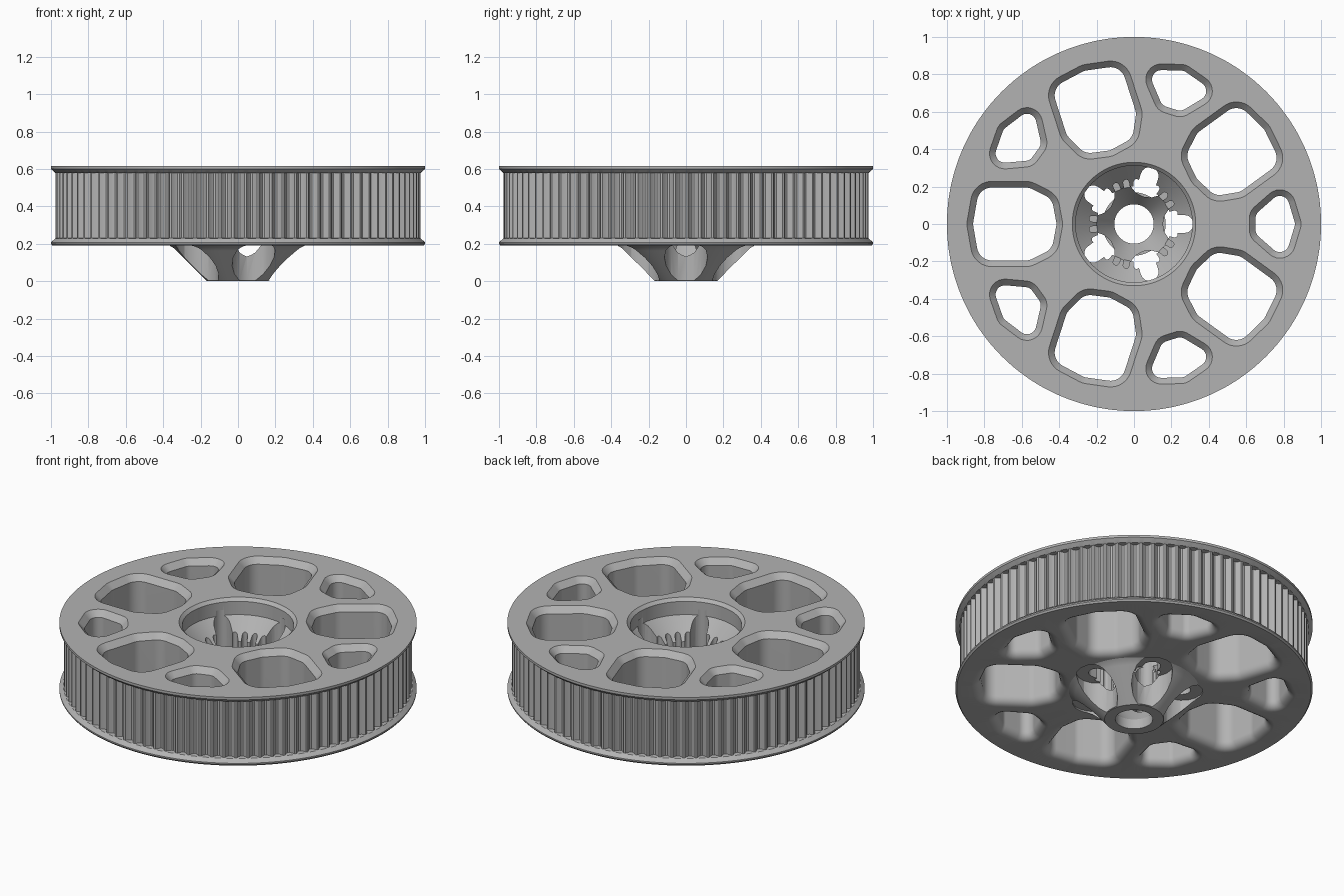
import bpy, bmesh
from math import pi, tau, sin, cos, atan2, radians

cube = bpy.data.objects.get("Cube")
if cube:
    bpy.data.objects.remove(cube)

grey = bpy.data.materials.new("plain_grey")
grey.use_nodes = True
colour = (0.45, 0.45, 0.45, 1)
grey.diffuse_color = colour
grey.node_tree.nodes["Principled BSDF"].inputs["Base Color"].default_value = colour


def new_object(name, bm):
    bmesh.ops.recalc_face_normals(bm, faces=bm.faces)
    mesh = bpy.data.meshes.new(name)
    bm.to_mesh(mesh)
    bm.free()
    mesh.materials.append(grey)
    obj = bpy.data.objects.new(name, mesh)
    bpy.context.collection.objects.link(obj)
    return obj


def bridge(bm, low, high):
    n = len(low)
    for j in range(n):
        k = (j + 1) % n
        bm.faces.new((low[j], low[k], high[k], high[j]))


def rounded(core, r, steps=8):
    """Outline of a convex counter-clockwise core grown by radius r."""
    out, n = [], len(core)
    for i, (x, y) in enumerate(core):
        px, py = core[i - 1]
        nx, ny = core[(i + 1) % n]
        a = atan2(px - x, y - py)
        turn = (atan2(x - nx, ny - y) - a) % tau
        out += [(x + r * cos(a + turn * s / steps), y + r * sin(a + turn * s / steps))
                for s in range(steps + 1)]
    return out


def add_prisms(bm, core, layers, count, start=0.0):
    """Rounded prisms around the axis; layers are (height, radius)."""
    for c in range(count):
        t = start + tau * c / count
        rings = [[bm.verts.new((x * cos(t) - y * sin(t), x * sin(t) + y * cos(t), z))
                  for x, y in rounded(core, r)] for z, r in layers]
        for low, high in zip(rings, rings[1:]):
            bridge(bm, low, high)
        bm.faces.new(rings[0][::-1])
        bm.faces.new(rings[-1])


def mirrored(half):
    """Complete a core outline that is symmetric about its radial line."""
    return half + [(x, -y) for x, y in reversed(half) if y > 0]


# Pulley body: closed profile turned about z, with belt teeth on the band
TEETH = 90
TOOTH = (1, 1, 0.35, 0, 0, 0.35)
SEG = TEETH * len(TOOTH)
BAND = 0.975
profile = [(0.105, 0), (0.165, 0), (0.33, 0.163), (0.345, 0.178), (0.365, 0.19),
           (0.992, 0.19), (1.0, 0.2), (1.0, 0.208), (0.978, 0.228),
           (BAND, 0.23), (BAND, 0.578), (0.978, 0.58), (1.0, 0.6), (1.0, 0.615),
           (0.33, 0.615), (0.312, 0.597), (0.312, 0.515), (0.2, 0.40),
           (0.2, 0.2), (0.105, 0.06)]
bm = bmesh.new()
rings = []
for r, z in profile:
    ring = []
    for j in range(SEG):
        a = tau * j / SEG
        rad = r - 0.027 * (1 - TOOTH[j % len(TOOTH)]) if r == BAND else r
        ring.append(bm.verts.new((rad * cos(a), rad * sin(a), z)))
    rings.append(ring)
for i in range(len(rings)):
    bridge(bm, rings[i - 1], rings[i])
pulley = new_object("pulley_wheel", bm)


# Windows: filleted below, chamfered above
def window_layers(r):
    fillet = [(0.19 + 0.05 * (1 - cos(t)), r + 0.05 * (1 - sin(t)))
              for t in (pi / 2 * i / 5 for i in range(6))]
    return [(0.16, r + 0.05)] + fillet + [(0.58, r), (0.615, r + 0.033), (0.65, r + 0.033)]


large = mirrored([(0.78, 0), (0.76, 0.115), (0.58, 0.115), (0.51, 0.08), (0.495, 0)])
small = mirrored([(0.81, 0), (0.78, 0.1), (0.70, 0.03)])
windows = bmesh.new()
add_prisms(windows, large, window_layers(0.08), 5, pi / 5)
add_prisms(windows, small, window_layers(0.05), 5)

# Fastener pockets scooped from the hub, with holes above them
pockets = bmesh.new()
add_prisms(pockets, [(0.269, 0), (0.271, 0)], [(0.004, 0.115), (0.2, 0.115)], 5)
holes = bmesh.new()
add_prisms(holes, [(0.22, 0), (0.27, 0)], [(0.19, 0.048), (0.55, 0.048)], 5)

# Spline grooves round the socket
grooves = bmesh.new()
add_prisms(grooves, [(0.19, 0), (0.225, 0)], [(0.197, 0.016), (0.5, 0.016)], 25)

cutters = [new_object(name, b) for name, b in (
    ("window_cutter", windows), ("pocket_cutter", pockets),
    ("hole_cutter", holes), ("groove_cutter", grooves))]
for cutter in cutters:
    mod = pulley.modifiers.new(cutter.name, "BOOLEAN")
    mod.object = cutter
    mod.operation = "DIFFERENCE"
    mod.solver = "EXACT"

# Bake the cuts, then drop the cutters
depsgraph = bpy.context.evaluated_depsgraph_get()
pulley_mesh = bpy.data.meshes.new_from_object(pulley.evaluated_get(depsgraph))
pulley.modifiers.clear()
pulley.data = pulley_mesh
pulley_mesh.name = "pulley_wheel"
for cutter in cutters:
    bpy.data.objects.remove(cutter)

# Smooth curved walls, keep hard edges
for obj in bpy.context.selected_objects:
    obj.select_set(False)
pulley.select_set(True)
bpy.context.view_layer.objects.active = pulley
bpy.ops.object.shade_smooth_by_angle(angle=radians(30))
weighted = pulley.modifiers.new("even_normals", "WEIGHTED_NORMAL")
weighted.keep_sharp = True
